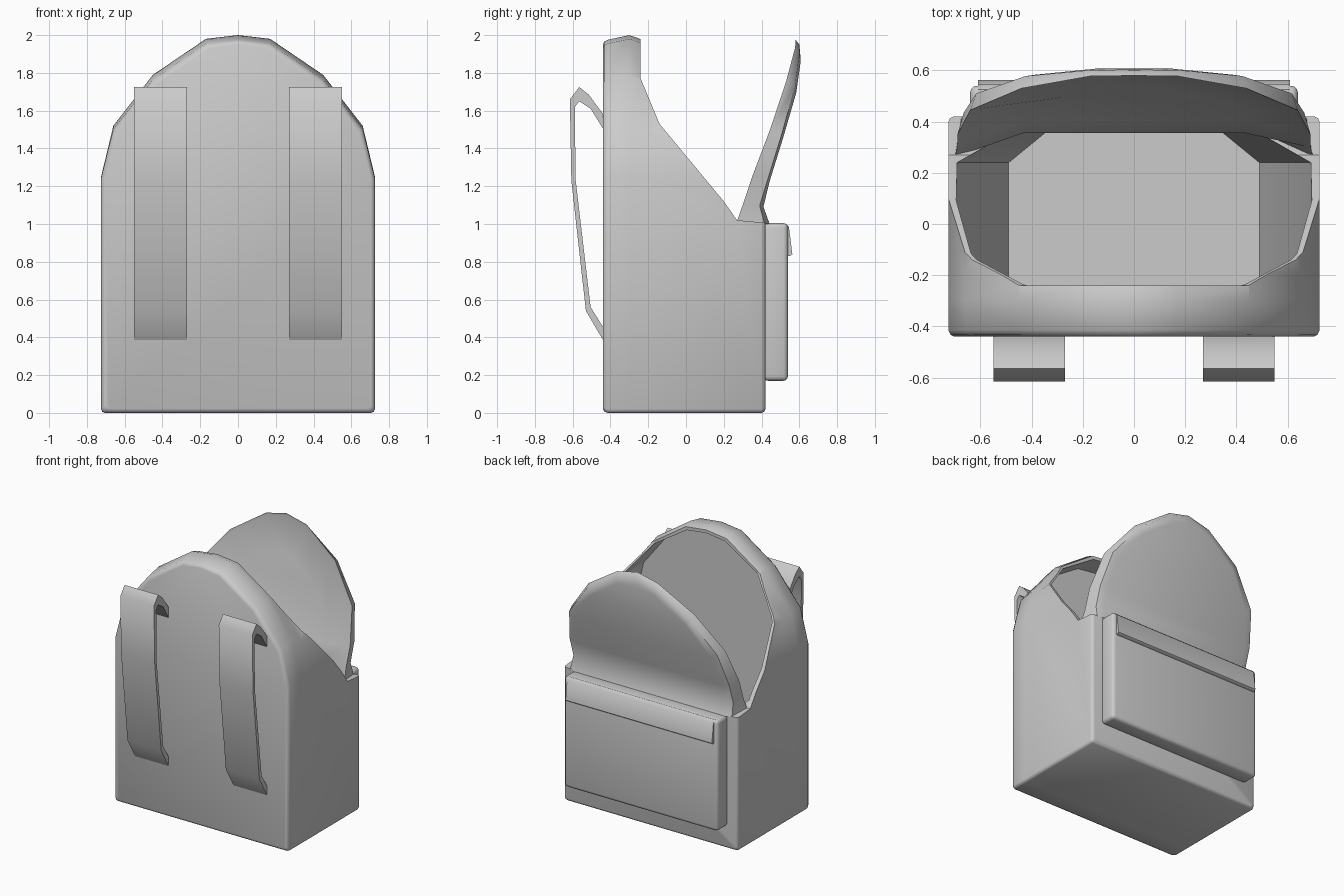
import bpy, bmesh

if "Cube" in bpy.data.objects:
    bpy.data.objects.remove(bpy.data.objects["Cube"])


def smooth_by_angle(ob):
    bpy.ops.object.select_all(action='DESELECT')
    ob.select_set(True)
    bpy.context.view_layer.objects.active = ob
    bpy.ops.object.shade_smooth_by_angle(angle=0.9)


def make(name, verts, faces, smooth=True):
    me = bpy.data.meshes.new(name)
    me.from_pydata(verts, [], faces)
    bm = bmesh.new()
    bm.from_mesh(me)
    bmesh.ops.recalc_face_normals(bm, faces=bm.faces)
    bm.to_mesh(me)
    bm.free()
    ob = bpy.data.objects.new(name, me)
    bpy.context.collection.objects.link(ob)
    if smooth:
        smooth_by_angle(ob)
    return ob


def loft(name, rings, smooth=True):
    """Closed solid through equal-length rings of points."""
    n = len(rings[0])
    verts = [p for r in rings for p in r]
    faces = [tuple(range(n)), tuple(range(len(verts) - n, len(verts)))]
    for k in range(len(rings) - 1):
        for i in range(n):
            j = (i + 1) % n
            faces.append((k * n + i, k * n + j, k * n + n + j, k * n + n + i))
    return make(name, verts, faces, smooth)


def extrude_x(name, profile, x0, x1, smooth=True):
    return loft(name, [[(x, y, z) for y, z in profile] for x in (x0, x1)], smooth)


def apply(ob, m):
    bpy.context.view_layer.objects.active = ob
    bpy.ops.object.modifier_apply(modifier=m.name)


def box(name, lo, hi, bevel):
    ob = extrude_x(name, [(lo[1], lo[2]), (hi[1], lo[2]), (hi[1], hi[2]), (lo[1], hi[2])],
                   lo[0], hi[0], False)
    m = ob.modifiers.new("bevel", 'BEVEL')
    m.width, m.segments = bevel, 3
    apply(ob, m)
    smooth_by_angle(ob)
    return ob


def mirror_ring(half):
    """Right half from bottom to apex -> full outline."""
    return half + [(-x, z) for x, z in reversed(half) if x > 0]


def cut(ob, cutter):
    m = ob.modifiers.new("cut", 'BOOLEAN')
    m.operation, m.solver, m.object = 'DIFFERENCE', 'EXACT', cutter
    apply(ob, m)
    bpy.data.objects.remove(cutter)


# Bag body: arched outline lofted from back panel to front
ARCH = mirror_ring([(0.705, 0), (0.719, 0.006), (0.725, 0.02), (0.725, 1.25), (0.66, 1.52),
                    (0.45, 1.79), (0.17, 1.98), (0, 2.0)])


def section(y, inset, drop):
    ring = []
    for x, z in ARCH:
        s = (x > 0) - (x < 0)
        nz = z + inset if z < 0.1 else z - drop * max(0, min(1, (z - 1.1) / 0.6))
        ring.append((x - s * inset, y, nz))
    return ring


body = loft("bag_body", [section(*s) for s in (
    (-0.44, 0.022, 0.05), (-0.433, 0.008, 0.035), (-0.415, 0, 0.025), (-0.30, 0, 0),
    (-0.2, 0, 0.035), (0.40, 0, 0.035), (0.414, 0.006, 0.035), (0.42, 0.02, 0.035))])

# Tapered cavity with angled front corners
inner = mirror_ring([(0.49, 0.1), (0.69, 1.02), (0.695, 1.25), (0.637, 1.5),
                     (0.433, 1.76), (0.16, 1.935), (0, 1.955)])
cut(body, loft("cavity_cutter", [[(x * k, y, z) for x, z in inner]
                                 for y, k in ((-0.405, 1), (0.24, 1), (0.392, 0.62))], False))

# Sloping opening in the sides
cut(body, extrude_x("opening_cutter", [(-0.24, 2.2), (-0.24, 1.77), (-0.14, 1.53), (0.2, 1.12),
                                       (0.27, 1.02), (0.6, 0.99), (0.6, 2.2)], -1, 1, False))
smooth_by_angle(body)

# Open front flap, leaning outward: (x, z, back y, front y)
FLAP = [(0.70, 1.0, 0.265, 0.415), (0.69, 1.10, 0.30, 0.39), (0.69, 1.25, 0.35, 0.435),
        (0.64, 1.5, 0.445, 0.51), (0.44, 1.755, 0.53, 0.578), (0.17, 1.935, 0.578, 0.602),
        (0, 1.975, 0.58, 0.60)]
FLAP += [(-x, z, a, b) for x, z, a, b in reversed(FLAP) if x > 0]


def flap_arc(inset, front, dy, base_dy=0.0):
    """One arc across the flap; front blends back y (0) to front y (1)."""
    k, kz = 1 - inset / 0.7, 1 - inset / 0.97
    return [(x * k, a + (b - a) * front + dy + base_dy * max(0, 1.3 - z) / 0.2,
             1 + (z - 1) * kz) for x, z, a, b in FLAP]


# Concave inside, rim, then the slightly bulged outside panel
arcs = [flap_arc(0.26, 1, -0.035, 0.0), flap_arc(0.02, 0, 0.004), flap_arc(0, 0, 0.0),
        flap_arc(0.025, 1, 0.0), flap_arc(0.08, 1, 0.005, 0.015)]
# Keep the inside foot of the flap level with the bag mouth
arcs[0] = [(x, min(y, 0.19 * z + 0.20), z) for x, y, z in arcs[0]]
n = len(FLAP)
verts = [p for a in arcs for p in a]
faces = []
for k in range(len(arcs) - 1):
    for i in range(n - 1):
        faces.append((k * n + i, k * n + i + 1, k * n + n + i + 1, k * n + n + i))
for base in (0, (len(arcs) - 1) * n):
    for i in range(n // 2):
        f = [base + i, base + i + 1, base + n - 2 - i, base + n - 1 - i]
        faces.append(tuple(dict.fromkeys(f)))
make("front_flap", verts, faces)

# Front pocket and its cover strip
box("front_pocket", (-0.64, 0.41, 0.17), (0.64, 0.54, 1.005), 0.025)
extrude_x("pocket_cover", [(0.50, 1.0), (0.525, 1.004), (0.545, 0.985), (0.563, 0.84),
                           (0.55, 0.83), (0.535, 0.83), (0.52, 0.97)], -0.61, 0.61)

# Shoulder straps
STRAP = [(-0.43, 0.37), (-0.53, 0.54), (-0.607, 1.23), (-0.615, 1.66), (-0.565, 1.725),
         (-0.515, 1.685), (-0.43, 1.57), (-0.43, 1.49), (-0.505, 1.61), (-0.565, 1.65),
         (-0.588, 1.62), (-0.585, 1.24), (-0.505, 0.56), (-0.43, 0.44)]
for side, name in ((1, "right_strap"), (-1, "left_strap")):
    extrude_x(name, STRAP, side * 0.27, side * 0.55)
